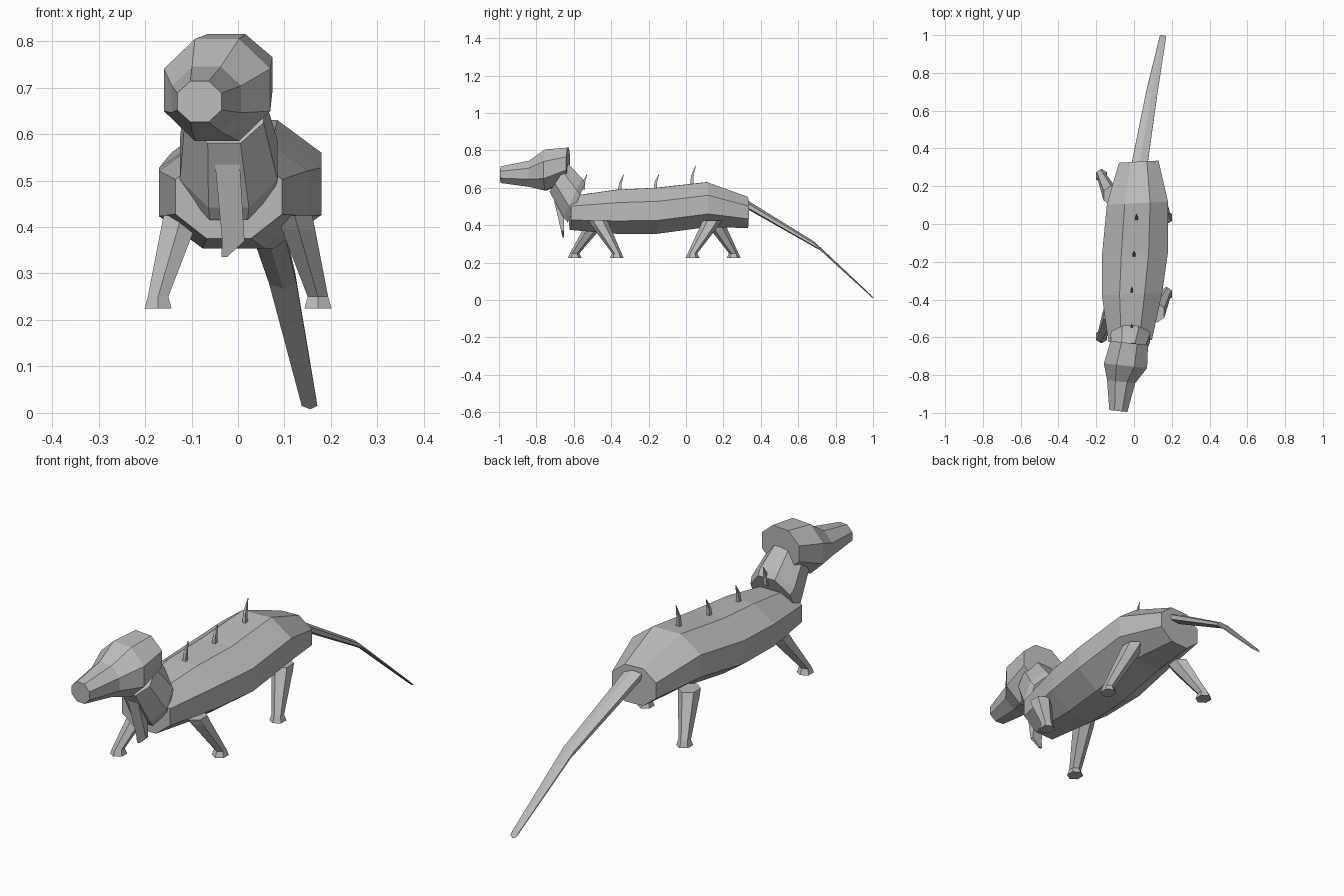
import bpy, bmesh
from math import pi, cos, sin, radians
from mathutils import Vector, Matrix

cube = bpy.data.objects.get("Cube")
if cube:
    bpy.data.objects.remove(cube)

GREY = (0.5, 0.5, 0.5, 1)
grey = bpy.data.materials.new("plain grey")
grey.use_nodes = True
grey.diffuse_color = GREY
grey.node_tree.nodes["Principled BSDF"].inputs["Base Color"].default_value = GREY


def loft(name, sections, sides=8, pitch=0, yaw=0):
    """Skin rings given as (x, y, z, half width, half height[, pitch])."""
    bm = bmesh.new()
    rings = []
    for x, y, z, w, h, *own in sections:
        tilt = radians(own[0] if own else pitch)
        rot = Matrix.Rotation(radians(yaw), 3, "Z") @ Matrix.Rotation(tilt, 3, "X")
        fit = 1 / cos(pi / sides)
        ring = []
        for i in range(sides):
            a = 2 * pi * (i + 0.5) / sides
            p = rot @ Vector((w * cos(a) * fit, 0, h * sin(a) * fit))
            ring.append(bm.verts.new(p + Vector((x, y, z))))
        rings.append(ring)
    for a, b in zip(rings, rings[1:]):
        for i in range(sides):
            j = (i + 1) % sides
            bm.faces.new((a[i], a[j], b[j], b[i]))
    bm.faces.new(rings[0])
    bm.faces.new(rings[-1])
    bmesh.ops.recalc_face_normals(bm, faces=bm.faces)
    mesh = bpy.data.meshes.new(name)
    bm.to_mesh(mesh)
    bm.free()
    mesh.materials.append(grey)
    obj = bpy.data.objects.new(name, mesh)
    bpy.context.collection.objects.link(obj)
    return obj


# Long trunk
loft("body", [
    (-0.02, -0.62, 0.465, 0.115, 0.09),
    (-0.01, -0.37, 0.472, 0.16, 0.118),
    (0.005, -0.16, 0.477, 0.175, 0.123),
    (0.018, 0.11, 0.51, 0.162, 0.12),
    (0.025, 0.33, 0.468, 0.105, 0.083),
], yaw=3)

# Neck leaning forward out of the trunk
loft("neck", [
    (-0.02, -0.585, 0.52, 0.098, 0.115, -24),
    (-0.02, -0.605, 0.545, 0.105, 0.115, -26),
    (-0.03, -0.68, 0.655, 0.085, 0.09, -34),
])

# Head with a narrow snout, turned slightly aside
loft("head", [
    (-0.025, -0.63, 0.73, 0.1, 0.085),
    (-0.045, -0.75, 0.695, 0.115, 0.11),
    (-0.068, -0.835, 0.675, 0.075, 0.07),
    (-0.083, -0.99, 0.67, 0.048, 0.044),
], yaw=-6)

# Throat flap
loft("throat_flap", [
    (-0.028, -0.685, 0.6, 0.028, 0.035),
    (-0.02, -0.675, 0.5, 0.026, 0.023),
    (-0.01, -0.66, 0.37, 0.024, 0.008),
    (-0.03, -0.656, 0.335, 0.006, 0.004),
], sides=4, pitch=90)

# Drooping tail
loft("tail", [
    (0.03, 0.32, 0.515, 0.042, 0.036, 30),
    (0.095, 0.7, 0.29, 0.03, 0.025, 35),
    (0.153, 0.99, 0.022, 0.017, 0.016, 40),
], sides=6, yaw=-10)

# Four legs in a walking pose: side, hip y, foot y
for name, side, hip, foot in (
    ("front_right_leg", -1, -0.475, -0.595),
    ("front_left_leg", 1, -0.47, -0.37),
    ("back_right_leg", -1, 0.15, 0.255),
    ("back_left_leg", 1, 0.14, 0.035),
):
    step = foot - hip
    loft(name, [
        (side * 0.122, hip, 0.425, 0.038, 0.045),
        (side * 0.13, hip + step * 0.15, 0.395, 0.036, 0.042),
        (side * 0.172, foot, 0.25, 0.022, 0.022),
        (side * 0.172, foot, 0.225, 0.029, 0.032),
    ], sides=6, pitch=90)

# Curved spines along the back
for i, (x, y, z, tall) in enumerate((
    (-0.012, -0.55, 0.59, 0.085),
    (-0.012, -0.355, 0.58, 0.09),
    (0.0, -0.165, 0.59, 0.085),
    (0.013, 0.03, 0.61, 0.11),
)):
    loft(f"back_spine_{i + 1}", [
        (x, y, z, 0.008, 0.009),
        (x, y + 0.004, z + tall * 0.5, 0.006, 0.007),
        (x, y + 0.022, z + tall, 0.001, 0.001),
    ], sides=4, pitch=90)
